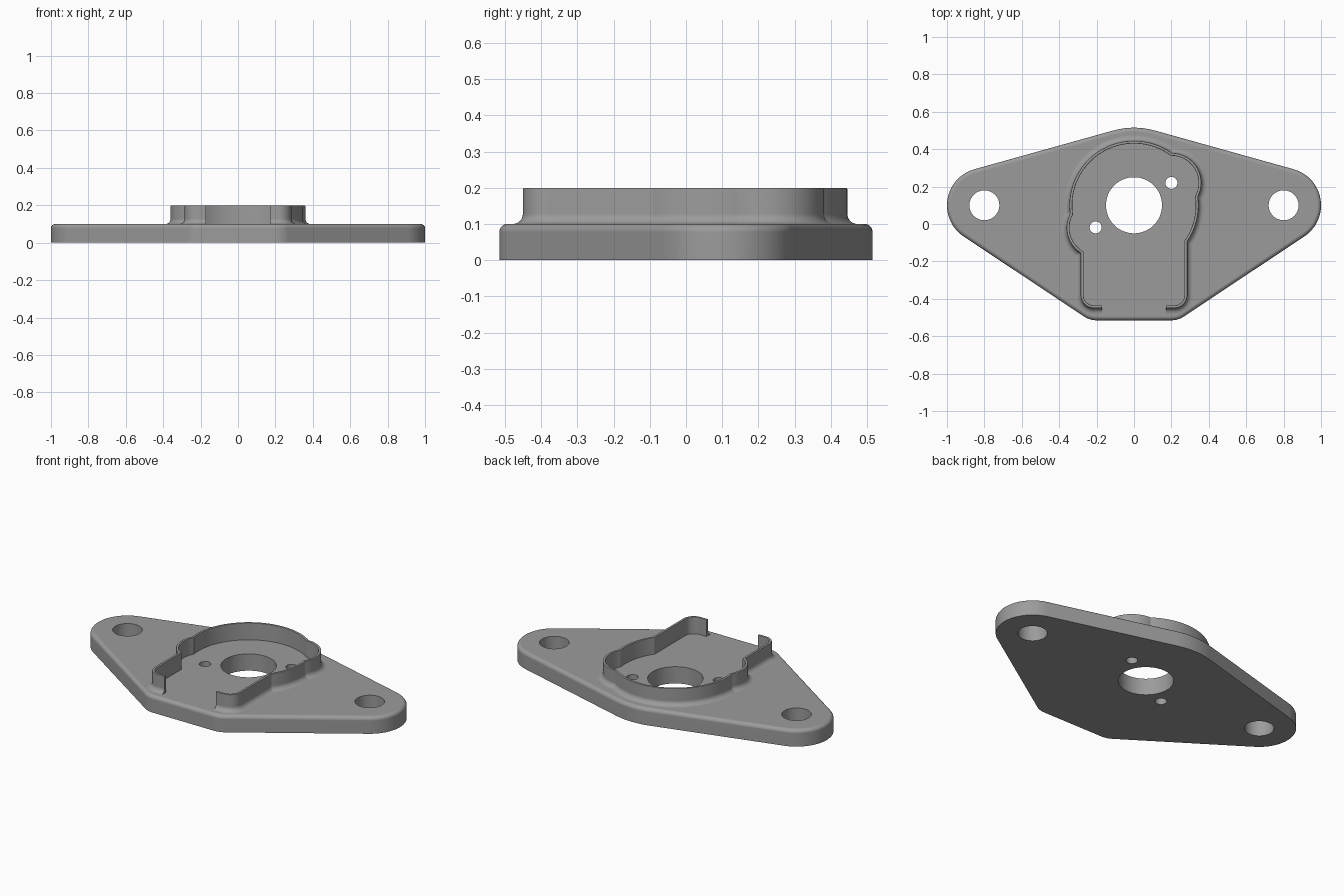
import bpy, bmesh, math
from math import sin, cos, pi

if "Cube" in bpy.data.objects:
    bpy.data.objects.remove(bpy.data.objects["Cube"])

grey = bpy.data.materials.new("mid grey")
grey.diffuse_color = (0.33, 0.33, 0.33, 1)
grey.use_nodes = True
grey.node_tree.nodes["Principled BSDF"].inputs["Base Color"].default_value = grey.diffuse_color

CY = 0.1        # y of the main bore
TOP = 0.1       # plate thickness


def finish(bm, name):
    bmesh.ops.recalc_face_normals(bm, faces=bm.faces)
    mesh = bpy.data.meshes.new(name)
    bm.to_mesh(mesh)
    bm.free()
    mesh.materials.append(grey)
    ob = bpy.data.objects.new(name, mesh)
    bpy.context.collection.objects.link(ob)
    return ob


def smooth(ob):
    bpy.ops.object.select_all(action='DESELECT')
    ob.select_set(True)
    bpy.context.view_layer.objects.active = ob
    bpy.ops.object.shade_smooth_by_angle(angle=math.radians(30))
    mod = ob.modifiers.new("weighted", 'WEIGHTED_NORMAL')
    mod.keep_sharp = True


def bridge(bm, a, b, closed):
    n = len(a)
    for i in range(n if closed else n - 1):
        j = (i + 1) % n
        bm.faces.new((a[i], a[j], b[j], b[i]))


# Flange outline: arcs joined by their tangents, counter-clockwise (x, y, radius)
ARCS = [(0.8, CY, 0.2), (0, CY, 0.415), (-0.8, CY, 0.2),
        (-0.2, -0.395, 0.12), (0.2, -0.395, 0.12)]


def tangent_angle(p, q):
    dx, dy = q[0] - p[0], q[1] - p[1]
    return math.atan2(dy, dx) - math.acos((p[2] - q[2]) / math.hypot(dx, dy))


def flange_outline(d):
    pts = []
    for i, (x, y, r) in enumerate(ARCS):
        a0 = tangent_angle(ARCS[i - 1], ARCS[i])
        a1 = tangent_angle(ARCS[i], ARCS[(i + 1) % len(ARCS)])
        sweep = (a1 - a0) % (2 * pi)
        steps = max(6, int(sweep / math.radians(4)))
        for k in range(steps + 1):
            a = a0 + sweep * k / steps
            pts.append((x + (r + d) * cos(a), y + (r + d) * sin(a)))
    return pts


# Flange plate with a rounded top edge
R = 0.022
profile = [(0, 0)] + [(R * (cos(k * pi / 12) - 1), TOP - R + R * sin(k * pi / 12))
                      for k in range(7)]
bm = bmesh.new()
rings = [[bm.verts.new((x, y, z)) for x, y in flange_outline(d)] for d, z in profile]
for a, b in zip(rings, rings[1:]):
    bridge(bm, a, b, True)
bm.faces.new(rings[0])
bm.faces.new(rings[-1])
plate = finish(bm, "flange_plate")

# Bore, bolt holes and small screw holes
HOLES = [(0, CY, 0.15), (0.8, CY, 0.08), (-0.8, CY, 0.08),
         (0.2, 0.22, 0.032), (-0.205, -0.018, 0.032)]
bm = bmesh.new()
for x, y, r in HOLES:
    made = bmesh.ops.create_cone(bm, cap_ends=True, segments=64, radius1=r,
                                 radius2=r, depth=0.4)
    bmesh.ops.translate(bm, verts=made["verts"], vec=(x, y, 0.05))
cutter = finish(bm, "hole_cutter")
cutter.hide_render = True
cut = plate.modifiers.new("holes", 'BOOLEAN')
cut.operation, cut.solver, cut.object = 'DIFFERENCE', 'EXACT', cutter
bpy.context.view_layer.objects.active = plate
bpy.ops.object.modifier_apply(modifier=cut.name)
bpy.data.objects.remove(cutter)
smooth(plate)

# Wall outline: main circle, two lobes and a rounded box, as distance from the bore
CIRCLES = [(0, CY, 0.345), (0.2, 0.22, 0.16), (-0.2, -0.02, 0.16),
           (0.215, -0.38, 0.07), (-0.215, -0.38, 0.07)]
BOXES = [(0.285, 0.38, 1, 0), (0.215, 0.45, 0, 1)]


def reach(phi, d):
    ux, uy = sin(phi), -cos(phi)
    best = 0
    for x, y, r in CIRCLES:
        b = ux * x + uy * (y - CY)
        disc = b * b - (x * x + (y - CY) ** 2 - (r + d) ** 2)
        if disc > 0:
            best = max(best, b + math.sqrt(disc))
    if uy < -1e-6:
        for w, h, gx, gy in BOXES:
            tx = (w + d * gx) / max(abs(ux), 1e-6)
            best = max(best, min(tx, (h + d * gy + CY) / -uy))
    return best


GAP = 0.17      # half-width of the front opening
N = 480


def wall_outline(d):
    lo = 0.335
    end = math.atan2(GAP, 0.45 + d + CY)
    angles = [end] + [lo + (2 * pi - 2 * lo) * k / N for k in range(N + 1)] + [2 * pi - end]
    return [(reach(a, d) * sin(a), CY - reach(a, d) * cos(a)) for a in angles]


# Thin raised wall with an outer base fillet and softened rim
F, T, E = 0.028, 0.015, 0.004
section = [(F, TOP - 0.01)]
section += [(F - F * sin(k * pi / 12), TOP + F - F * cos(k * pi / 12)) for k in range(7)]
section += [(0, 0.2 - E), (-E * 0.3, 0.2 - E * 0.3), (-E, 0.2),
            (-T + E, 0.2), (-T + E * 0.3, 0.2 - E * 0.3), (-T, 0.2 - E), (-T, TOP - 0.01)]
bm = bmesh.new()
rings = [[bm.verts.new((x, y, z)) for x, y in wall_outline(d)] for d, z in section]
for i, ring in enumerate(rings):
    bridge(bm, ring, rings[(i + 1) % len(rings)], False)
for side in (0, -1):
    bm.faces.new([ring[side] for ring in rings])
smooth(finish(bm, "raised_wall"))
